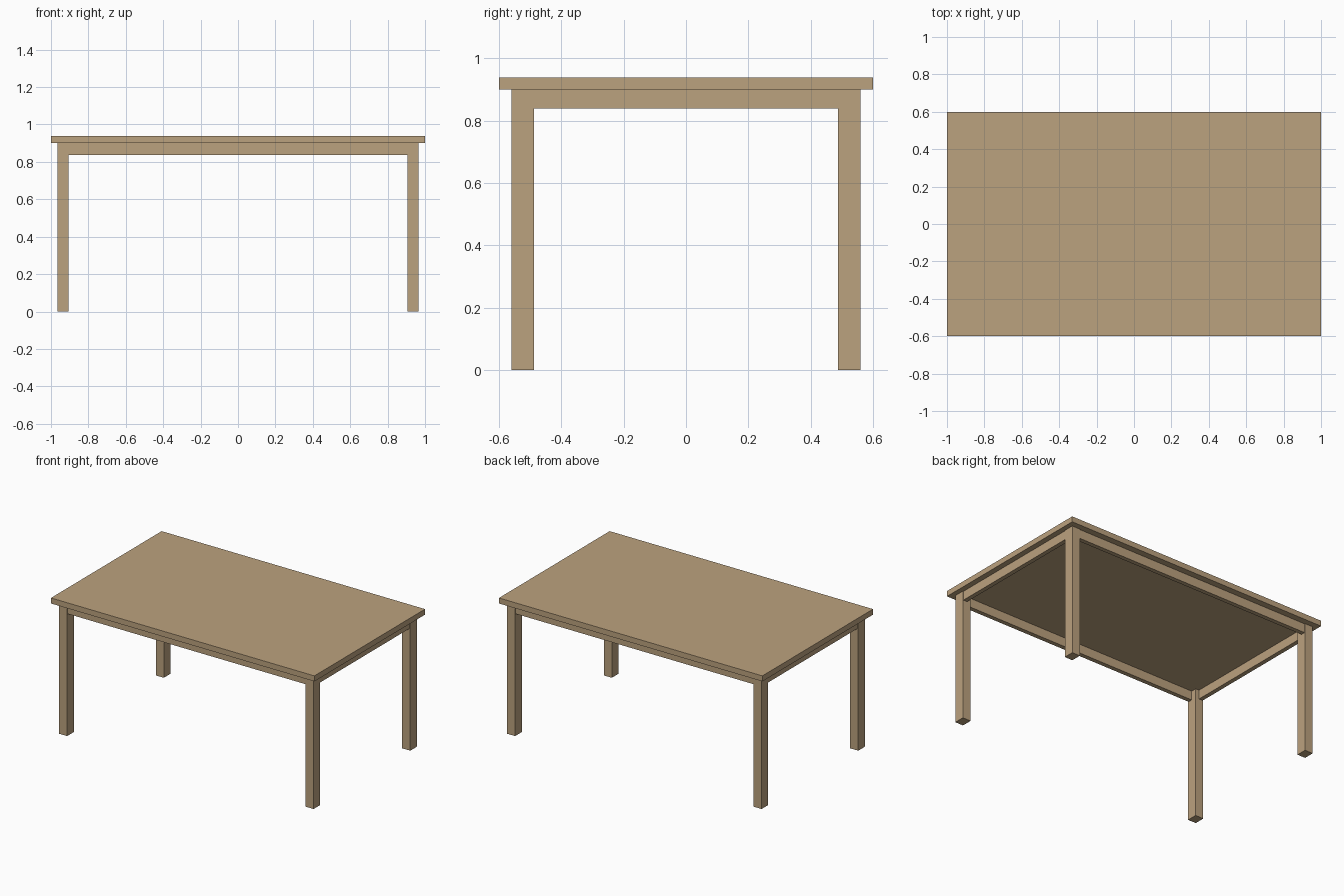
import bpy

cube = bpy.data.objects.get("Cube")
if cube:
    bpy.data.objects.remove(cube, do_unlink=True)

wood = bpy.data.materials.new("light_wood")
wood.use_nodes = True
colour = (0.50, 0.36, 0.21, 1.0)
wood.diffuse_color = colour
wood.node_tree.nodes["Principled BSDF"].inputs["Base Color"].default_value = colour


def box(name, low, high):
    """Flat-faced box between two opposite corners."""
    bpy.ops.mesh.primitive_cube_add(size=1, location=[(a + b) / 2 for a, b in zip(low, high)])
    obj = bpy.context.object
    obj.name = name
    obj.scale = [b - a for a, b in zip(low, high)]
    bpy.ops.object.transform_apply(location=False, rotation=False, scale=True)
    obj.data.materials.append(wood)
    return obj


TOP_Z, UNDER_Z, APRON_Z = 0.938, 0.90, 0.838
OUT_X, IN_X = 0.966, 0.905      # leg faces along x
OUT_Y, IN_Y = 0.56, 0.488       # leg faces along y
INSET, THICK = 0.004, 0.03      # apron set-back and thickness

# Table top
box("table_top", (-1, -0.6, UNDER_Z), (1, 0.6, TOP_Z))

# Legs at the four corners
for sx, side in ((1, "left"), (-1, "right")):
    for sy, end in ((-1, "front"), (1, "back")):
        xs = sorted((sx * IN_X, sx * OUT_X))
        ys = sorted((sy * IN_Y, sy * OUT_Y))
        box(f"{end}_{side}_leg", (xs[0], ys[0], 0), (xs[1], ys[1], UNDER_Z))

# Long aprons between the legs
for s, name in ((-1, "front_apron"), (1, "back_apron")):
    ys = sorted((s * (OUT_Y - INSET), s * (OUT_Y - INSET - THICK)))
    box(name, (-IN_X, ys[0], APRON_Z), (IN_X, ys[1], UNDER_Z))

# Short aprons between the legs
for s, name in ((1, "left_apron"), (-1, "right_apron")):
    xs = sorted((s * (OUT_X - INSET), s * (OUT_X - INSET - THICK)))
    box(name, (xs[0], -IN_Y, APRON_Z), (xs[1], IN_Y, UNDER_Z))
